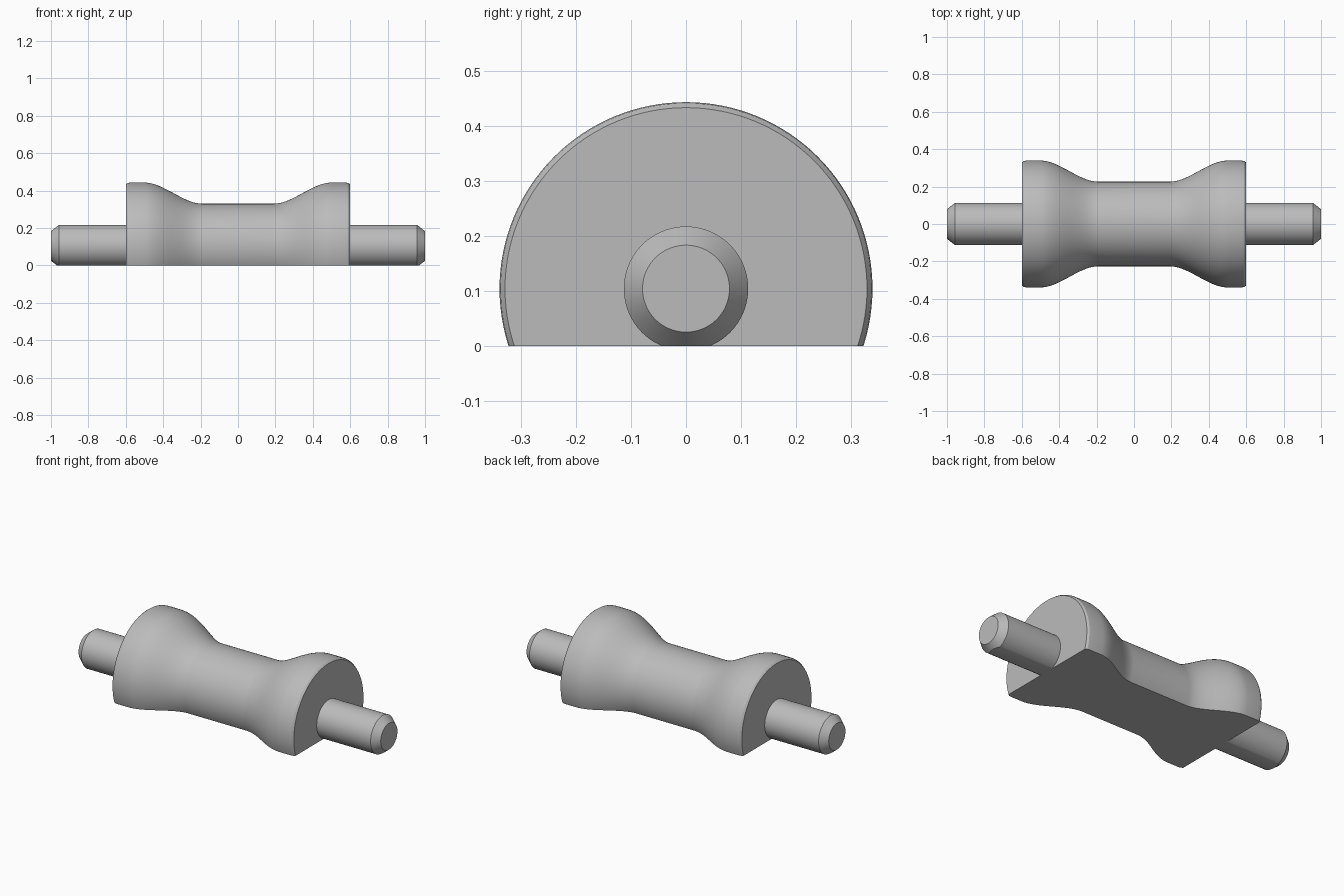
import bpy, bmesh, math
from mathutils import Vector

cube = bpy.data.objects.get("Cube")
if cube:
    bpy.data.objects.remove(cube, do_unlink=True)

AXIS_Z = 0.104      # height of the turning axis above the flat base
WAIST_R, RIM_R, SHAFT_R = 0.226, 0.339, 0.113
BODY_X, END_X = 0.6, 1.0

grey = bpy.data.materials.new("plain grey")
grey.use_nodes = True
colour = (0.5, 0.5, 0.5, 1)
grey.diffuse_color = colour
grey.node_tree.nodes["Principled BSDF"].inputs["Base Color"].default_value = colour


def turned_part(name, profile, steps=128):
    """Revolve (x, radius) points about the axis and slice off below z = 0."""
    bm = bmesh.new()
    verts = [bm.verts.new((x, 0, AXIS_Z + r)) for x, r in profile]
    edges = [bm.edges.new(pair) for pair in zip(verts, verts[1:])]
    bmesh.ops.spin(bm, geom=verts + edges, cent=(0, 0, AXIS_Z), axis=(1, 0, 0),
                   angle=math.tau, steps=steps)
    bmesh.ops.remove_doubles(bm, verts=bm.verts, dist=1e-5)
    cut = bmesh.ops.bisect_plane(bm, geom=bm.verts[:] + bm.edges[:] + bm.faces[:],
                                 plane_co=(0, 0, 0), plane_no=(0, 0, 1),
                                 clear_inner=True)
    rim = [e for e in cut["geom_cut"] if isinstance(e, bmesh.types.BMEdge)]
    bmesh.ops.triangle_fill(bm, edges=rim, use_beauty=True, normal=Vector((0, 0, -1)))
    bmesh.ops.recalc_face_normals(bm, faces=bm.faces)
    mesh = bpy.data.meshes.new(name)
    bm.to_mesh(mesh)
    bm.free()
    mesh.materials.append(grey)
    obj = bpy.data.objects.new(name, mesh)
    bpy.context.collection.objects.link(obj)
    bpy.ops.object.select_all(action="DESELECT")
    obj.select_set(True)
    bpy.context.view_layer.objects.active = obj
    bpy.ops.object.shade_smooth_by_angle(angle=math.radians(25))
    return obj


# Waisted body: smooth flare from the waist up to each softened rim
half = []
for i in range(25):
    t = i / 24
    half.append((0.19 + 0.31 * t, WAIST_R + (RIM_R - WAIST_R) * t * t * (3 - 2 * t)))
half += [(0.575, RIM_R), (0.589, RIM_R - 0.002), (BODY_X, RIM_R - 0.01), (BODY_X, 0)]
turned_part("waisted_body", [(-x, r) for x, r in reversed(half)] + half)

# Chamfered shaft at each end
shaft = [(BODY_X, 0), (BODY_X, SHAFT_R), (0.957, SHAFT_R), (END_X, 0.079), (END_X, 0)]
for name, side in (("left_shaft", 1), ("right_shaft", -1)):
    turned_part(name, [(side * x, r) for x, r in shaft])
